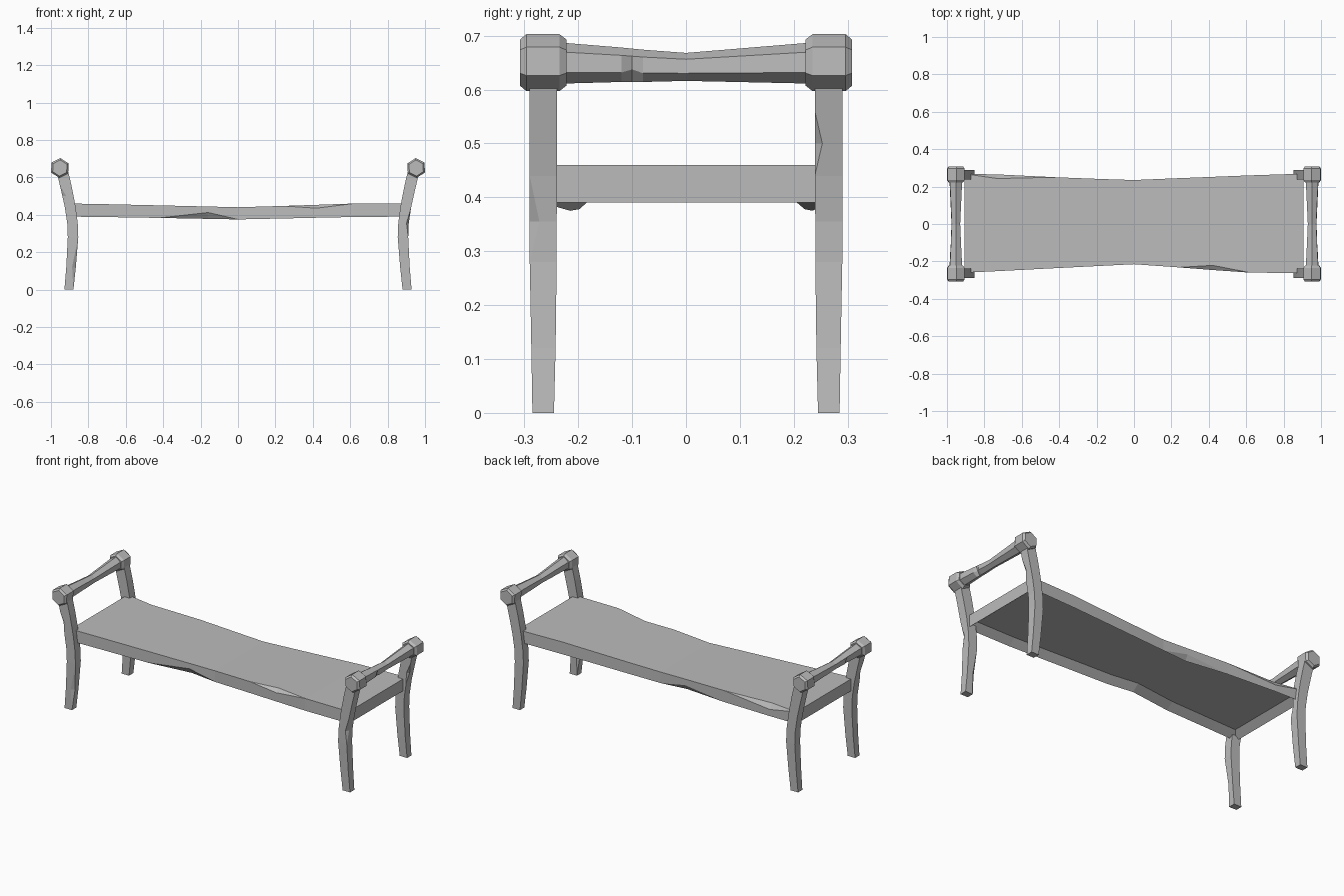
import bpy
import bmesh
from math import cos, sin, radians

cube = bpy.data.objects.get("Cube")
if cube:
    bpy.data.objects.remove(cube, do_unlink=True)

# One plain grey for the whole bench
grey = bpy.data.materials.new("grey_wood")
grey.use_nodes = True
colour = (0.5, 0.5, 0.5, 1)
grey.diffuse_color = colour
grey.node_tree.nodes["Principled BSDF"].inputs["Base Color"].default_value = colour


def loft(rings):
    """Skin a row of equal-length point rings and cap both ends."""
    bm = bmesh.new()
    rows = [[bm.verts.new(p) for p in ring] for ring in rings]
    n = len(rows[0])
    for a, b in zip(rows, rows[1:]):
        for i in range(n):
            j = (i + 1) % n
            bm.faces.new((a[i], a[j], b[j], b[i]))
    bm.faces.new(rows[0])
    bm.faces.new(rows[-1])
    bmesh.ops.remove_doubles(bm, verts=bm.verts, dist=0.0005)
    bmesh.ops.recalc_face_normals(bm, faces=bm.faces)
    return bm


def finish(bm, name):
    mesh = bpy.data.meshes.new(name)
    bm.to_mesh(mesh)
    bm.free()
    mesh.materials.append(grey)
    obj = bpy.data.objects.new(name, mesh)
    bpy.context.collection.objects.link(obj)
    return obj


def chipped_rect(a0, a1, b0, b1, chips):
    """Rectangle outline whose corners may be chipped off by (da, db)."""
    c = [chips.get(k, (0, 0)) for k in range(4)]
    return [(a0, b0 + c[0][1]), (a0 + c[0][0], b0),
            (a1 - c[1][0], b0), (a1, b0 + c[1][1]),
            (a1, b1 - c[2][1]), (a1 - c[2][0], b1),
            (a0 + c[3][0], b1), (a0, b1 - c[3][1])]


# Seat: sagging, waisted plank with chipped edges
# x, front y, back y, bottom z, top z, chips by corner
seat_stations = [
    (-0.905, -0.26, 0.268, 0.39, 0.46, {}),
    (-0.73, -0.252, 0.265, 0.388, 0.457, {2: (0.022, 0.03)}),
    (-0.42, -0.236, 0.25, 0.383, 0.45, {}),
    (-0.16, -0.223, 0.24, 0.378, 0.444, {0: (0.025, 0.034), 1: (0.02, 0.03)}),
    (0, -0.215, 0.235, 0.375, 0.44, {}),
    (0.24, -0.232, 0.245, 0.38, 0.447, {}),
    (0.42, -0.246, 0.252, 0.384, 0.453, {3: (0.025, 0.018)}),
    (0.62, -0.26, 0.26, 0.388, 0.46, {}),
    (0.905, -0.262, 0.269, 0.39, 0.46, {}),
]
bm = loft([[(x, y, z) for y, z in chipped_rect(y0, y1, z0, z1, chips)]
           for x, y0, y1, z0, z1, chips in seat_stations])
# Recessed underside inside a narrow rim
under = [f for f in bm.faces if f.normal.z < -0.9]
bmesh.ops.inset_region(bm, faces=under, thickness=0.04, use_even_offset=True)
for v in {v for f in under for v in f.verts}:
    v.co.z += 0.035
finish(bm, "seat")

# Legs: curved square posts, each with its own chips
# z, inner x, outer x, inner y, outer y
leg_stations = [
    (0, 0.88, 0.928, 0.245, 0.285),
    (0.12, 0.867, 0.918, 0.242, 0.287),
    (0.28, 0.854, 0.91, 0.24, 0.29),
    (0.355, 0.857, 0.913, 0.24, 0.29),
    (0.44, 0.868, 0.926, 0.239, 0.29),
    (0.5, 0.879, 0.939, 0.239, 0.29),
    (0.56, 0.891, 0.953, 0.239, 0.29),
    (0.64, 0.91, 0.972, 0.239, 0.29),
]
# Chips by station, then by corner
leg_chips = {
    ("left", "front"): {3: {2: (0.012, 0.018)}, 1: {0: (0.015, 0.012)}},
    ("left", "back"): {5: {1: (0.012, 0.014)}},
    ("right", "front"): {1: {3: (0.02, 0.012)}, 5: {2: (0.02, 0.012)}},
    ("right", "back"): {3: {0: (0.015, 0.015)}},
}
sides = {"left": 1, "right": -1}
for (side, end), chips in leg_chips.items():
    sx, sy = sides[side], 1 if end == "back" else -1
    rings = [[(sx * x, sy * y, z)
              for x, y in chipped_rect(x0, x1, y0, y1, chips.get(i, {}))]
             for i, (z, x0, x1, y0, y1) in enumerate(leg_stations)]
    finish(loft(rings), f"{end}_{side}_leg")


# Armrests: hexagonal rails with a faceted knob at each end
RAIL_X, RAIL_Z = 0.9525, 0.65


def hexagon(sx, y, radius, dz=0, notch=1.0):
    """Slightly turned hexagon; notch pulls in the lower outer corner."""
    pts = []
    for k in range(6):
        a = radians(-27 + 60 * k)
        r = radius * (notch if k == 0 else 1)
        pts.append((sx * (RAIL_X + r * cos(a)), y, RAIL_Z + dz + r * sin(a)))
    return pts


for side, sx in sides.items():
    rail = [(-0.23, 0.038, -0.001, 1), (-0.12, 0.032, -0.004, 1),
            (-0.1, 0.031, -0.005, 0.55), (-0.08, 0.03, -0.006, 1),
            (0, 0.026, -0.008, 1), (0.23, 0.038, -0.001, 1)]
    finish(loft([hexagon(sx, *s) for s in rail]), f"{side}_arm_rail")
    knob = [(0.222, 0.043), (0.235, 0.053), (0.296, 0.053), (0.308, 0.043)]
    for end, sy in (("front", -1), ("back", 1)):
        finish(loft([hexagon(sx, sy * y, r) for y, r in knob]),
               f"{end}_{side}_knob")
